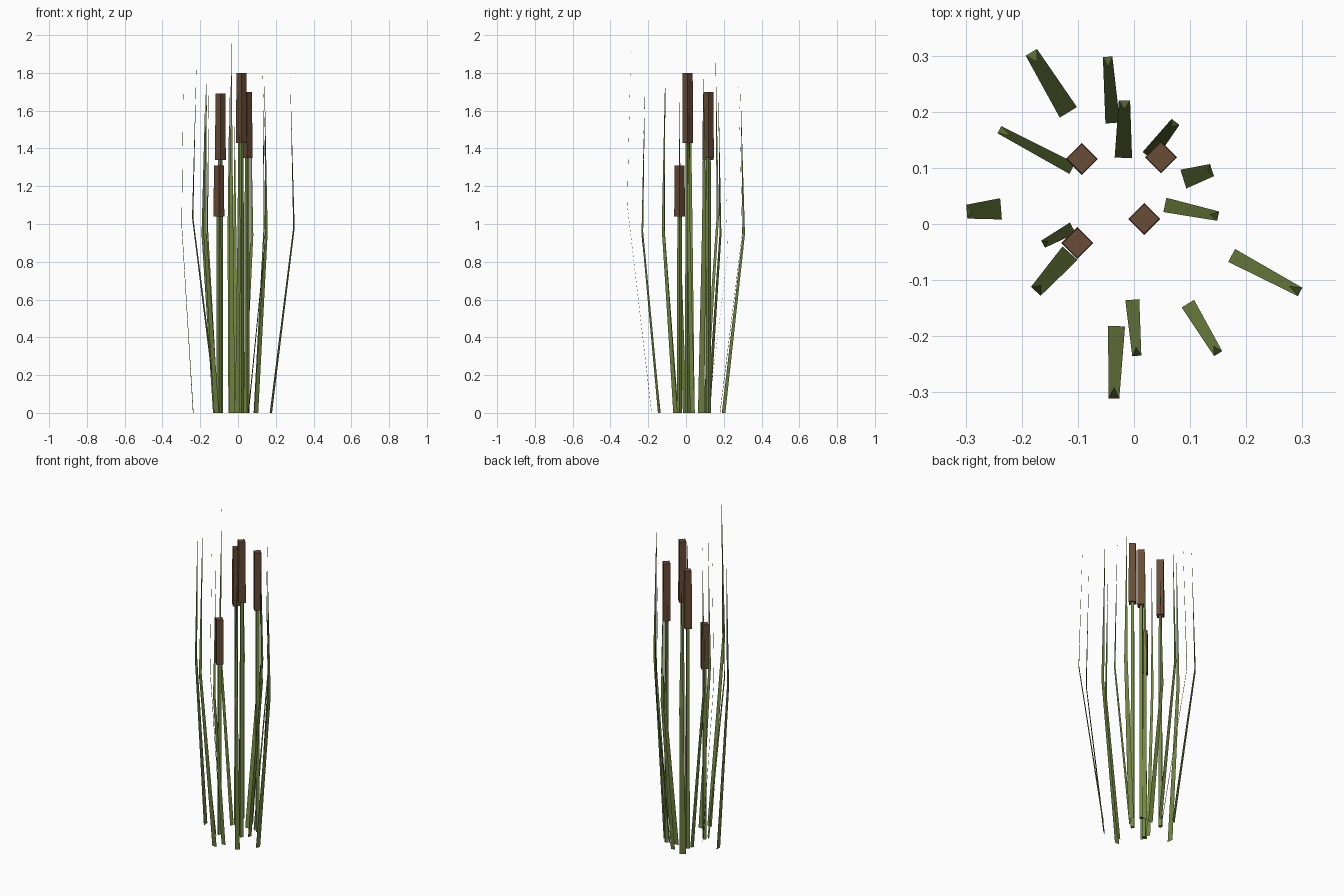
import bpy, math
from mathutils import Vector

if "Cube" in bpy.data.objects:
    bpy.data.objects.remove(bpy.data.objects["Cube"])


def material(name, rgb):
    m = bpy.data.materials.new(name)
    m.diffuse_color = (*rgb, 1)
    m.use_nodes = True
    m.node_tree.nodes["Principled BSDF"].inputs["Base Color"].default_value = m.diffuse_color
    return m


LEAF = material("leaf green", (0.178, 0.246, 0.056))
STEM = material("stem green", (0.180, 0.258, 0.060))
HEAD = material("seed head brown", (0.140, 0.073, 0.037))
DX, DY = 0.001, -0.002  # centring of the whole clump


def add_mesh(name, verts, faces, mat):
    me = bpy.data.meshes.new(name)
    me.from_pydata([(x + DX, y + DY, z) for x, y, z in verts], [], faces)
    me.materials.append(mat)
    ob = bpy.data.objects.new(name, me)
    bpy.context.collection.objects.link(ob)


def blade(i, bx, by, mx, my, width, tip_z):
    """Flat leaf: leans outward to a bend, then tapers to a tip that turns back in."""
    base, bend = Vector((bx, by, 0)), Vector((mx, my, tip_z * 0.55))
    out = Vector((mx - bx, my - by, 0))
    side = Vector((-out.y, out.x, 0)).normalized() * width / 2
    tip = Vector((mx, my, tip_z)) - out * 0.16
    add_mesh(f"leaf_{i}",
             [base - side, base + side, bend + side * 0.65, bend - side * 0.65, tip],
             [(0, 1, 2, 3), (3, 2, 4)], LEAF)


def prism(name, x, y, z0, z1, r0, r1, mat):
    """Four-sided upright column with its corners on the axes."""
    ring = [(math.cos(k * math.pi / 2), math.sin(k * math.pi / 2)) for k in range(4)]
    verts = [(x + r * c, y + r * s, z) for r, z in ((r0, z0), (r1, z1)) for c, s in ring]
    faces = [(k, (k + 1) % 4, (k + 1) % 4 + 4, k + 4) for k in range(4)]
    add_mesh(name, verts, faces + [(3, 2, 1, 0), (4, 5, 6, 7)], mat)


# Leaves: base x, y, bend x, y, base width, tip height
blades = [
    (-0.118, 0.201, -0.184, 0.308, 0.036, 1.72),
    (-0.111, 0.101, -0.241, 0.170, 0.022, 1.88),
    (-0.238, 0.029, -0.299, 0.024, 0.038, 1.81),
    (-0.110, -0.005, -0.163, -0.034, 0.022, 1.77),
    (-0.115, -0.050, -0.176, -0.118, 0.036, 1.75),
    (-0.032, -0.180, -0.037, -0.309, 0.030, 2.00),
    (-0.004, -0.133, 0.004, -0.233, 0.025, 1.71),
    (0.095, -0.140, 0.149, -0.229, 0.026, 1.74),
    (0.173, -0.054, 0.295, -0.119, 0.026, 1.78),
    (0.054, 0.036, 0.149, 0.016, 0.026, 1.76),
    (0.087, 0.082, 0.138, 0.098, 0.035, 1.80),
    (0.025, 0.122, 0.073, 0.184, 0.027, 1.71),
    (-0.020, 0.120, -0.018, 0.222, 0.031, 1.52),
    (-0.039, 0.182, -0.048, 0.300, 0.026, 1.73),
]
for i, b in enumerate(blades, 1):
    blade(i, *b)

# Stems with seed heads: x, y, head bottom, head top
cattails = [
    (0.017, 0.011, 1.43, 1.80),
    (-0.094, 0.118, 1.34, 1.69),
    (0.047, 0.121, 1.35, 1.70),
    (-0.102, -0.032, 1.04, 1.31),
]
for i, (x, y, z0, z1) in enumerate(cattails, 1):
    prism(f"stem_{i}", x, y, 0, z0, 0.014, 0.012, STEM)
    prism(f"seed_head_{i}", x, y, z0, z1, 0.0285, 0.0265, HEAD)
